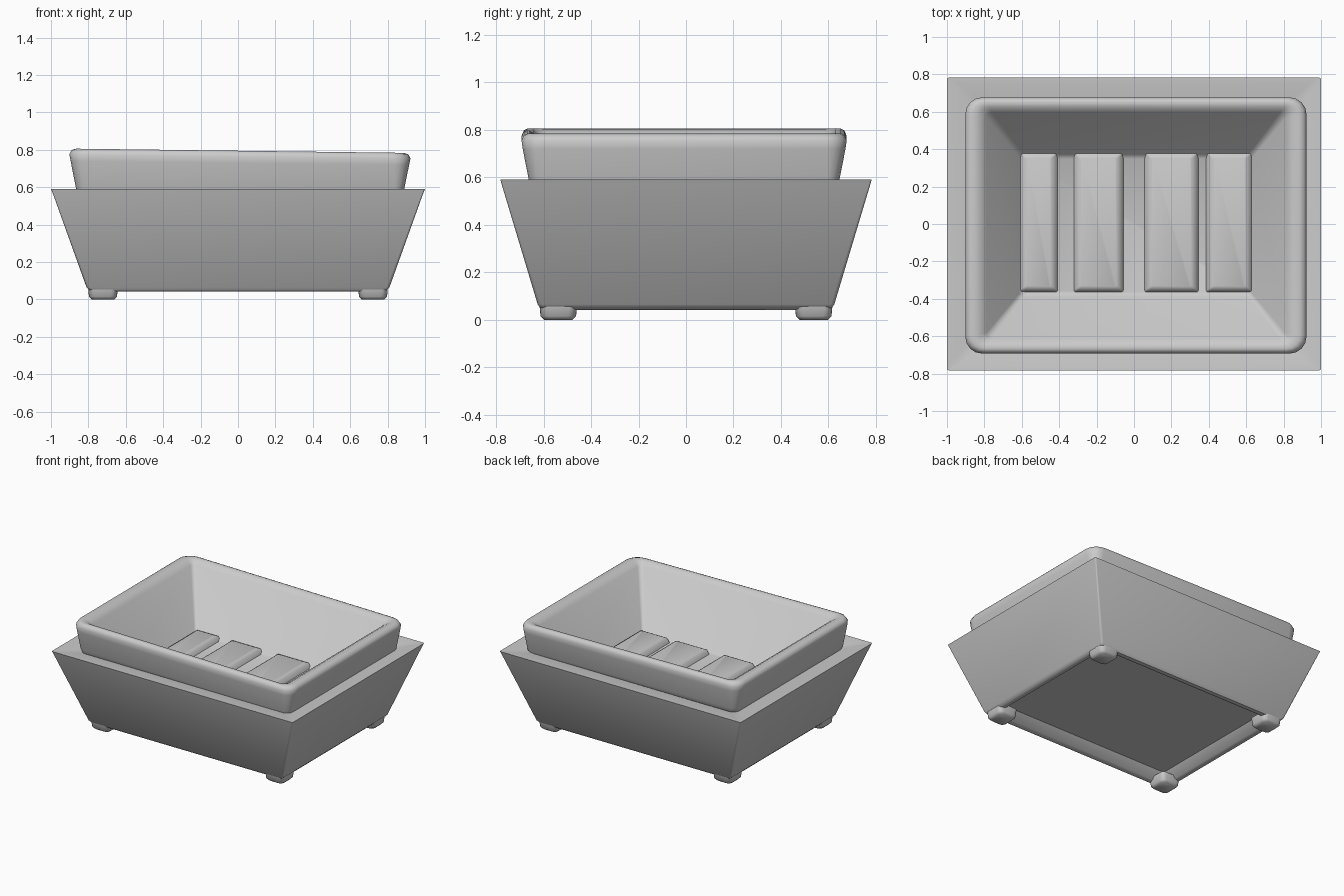
import bpy, bmesh, math
from mathutils import Vector

old = bpy.data.objects.get("Cube")
if old:
    bpy.data.objects.remove(old, do_unlink=True)

GREY = (0.6, 0.6, 0.6, 1.0)
mat = bpy.data.materials.new("plain grey")
mat.use_nodes = True
mat.diffuse_color = GREY
mat.node_tree.nodes["Principled BSDF"].inputs["Base Color"].default_value = GREY


def finish(name, bm, angle=35):
    bmesh.ops.recalc_face_normals(bm, faces=bm.faces)
    me = bpy.data.meshes.new(name)
    bm.to_mesh(me)
    bm.free()
    me.materials.append(mat)
    ob = bpy.data.objects.new(name, me)
    bpy.context.collection.objects.link(ob)
    bpy.ops.object.select_all(action="DESELECT")
    ob.select_set(True)
    bpy.context.view_layer.objects.active = ob
    bpy.ops.object.shade_smooth_by_angle(angle=math.radians(angle))
    return ob


def rounded_rect(hx, hy, r, z, steps=4):
    """Ring of points around a rectangle with rounded corners."""
    pts = []
    for k, (sx, sy) in enumerate([(1, 1), (-1, 1), (-1, -1), (1, -1)]):
        for i in range(steps + 1):
            a = math.pi / 2 * (k + i / steps)
            pts.append(Vector((sx * (hx - r) + r * math.cos(a),
                               sy * (hy - r) + r * math.sin(a), z)))
    return pts


def loft(bm, rings, offset=(0, 0), tilt=0.0):
    """Skin a list of (half x, half y, corner radius, z) rings and cap both ends."""
    loops = []
    for ring in rings:
        loops.append([bm.verts.new((p.x + offset[0], p.y + offset[1], p.z + tilt * p.x * p.z))
                      for p in rounded_rect(*ring)])
    n = len(loops[0])
    for a, b in zip(loops, loops[1:]):
        for i in range(n):
            j = (i + 1) % n
            bm.faces.new((a[i], a[j], b[j], b[i]))
    bm.faces.new(loops[0])
    bm.faces.new(loops[-1])


# Outer tray: recessed underside, flared walls, narrow ledge, hidden cavity
bm = bmesh.new()
loft(bm, [
    (0.70, 0.52, 0.03, 0.105),
    (0.75, 0.57, 0.03, 0.05),
    (0.77, 0.59, 0.03, 0.042),
    (0.79, 0.61, 0.02, 0.045),
    (0.81, 0.625, 0.015, 0.065),
    (0.993, 0.778, 0.008, 0.575),
    (1.0, 0.782, 0.008, 0.59),
    (0.96, 0.75, 0.02, 0.588),
    (0.86, 0.645, 0.05, 0.57),
    (0.70, 0.52, 0.05, 0.14),
])
finish("outer_tray", bm)

# Inner dish: flared outside, rolled rim, sloping inside, flat floor
bm = bmesh.new()
loft(bm, [
    (0.68, 0.46, 0.04, 0.33),
    (0.865, 0.64, 0.05, 0.55),
    (0.877, 0.653, 0.05, 0.59),
    (0.905, 0.68, 0.08, 0.73),
    (0.912, 0.685, 0.09, 0.765),
    (0.90, 0.675, 0.09, 0.788),
    (0.875, 0.66, 0.07, 0.795),
    (0.84, 0.635, 0.05, 0.79),
    (0.80, 0.605, 0.03, 0.765),
    (0.62, 0.38, 0.02, 0.40),
    (0.60, 0.36, 0.02, 0.385),
], offset=(0.01, -0.008), tilt=-0.016)
finish("inner_dish", bm, 45)

# Raised floor ribs, leaving drainage grooves between them
for i, (x0, x1) in enumerate([(-0.60, -0.42), (-0.31, -0.07), (0.07, 0.33), (0.40, 0.62)]):
    bm = bmesh.new()
    cx, hx = (x0 + x1) / 2, (x1 - x0) / 2
    loft(bm, [
        (hx + 0.015, 0.375, 0.01, 0.38),
        (hx, 0.365, 0.01, 0.415),
        (hx - 0.025, 0.345, 0.01, 0.425),
    ], offset=(cx, 0.01))
    finish(f"floor_rib_{i + 1}", bm, 60)

# Four small corner feet
for sx, side in ((1, "left"), (-1, "right")):
    for sy, end in ((-1, "front"), (1, "back")):
        bm = bmesh.new()
        loft(bm, [
            (0.06, 0.06, 0.03, 0.0),
            (0.075, 0.075, 0.035, 0.015),
            (0.08, 0.08, 0.03, 0.07),
        ], offset=(sx * 0.722, sy * 0.538))
        finish(f"{end}_{side}_foot", bm, 50)
